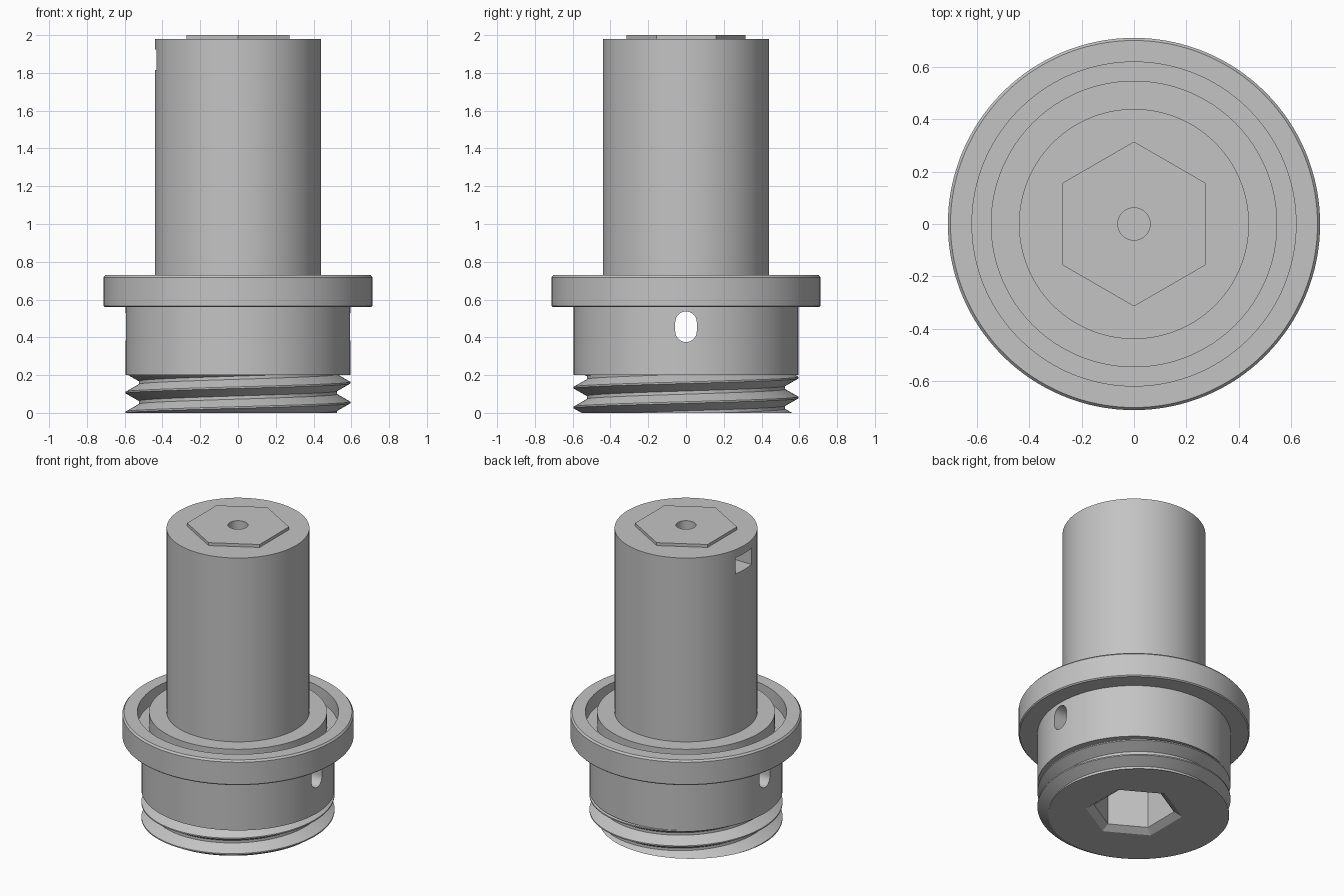
import bpy, bmesh
from math import pi, sin, cos, floor, ceil

if "Cube" in bpy.data.objects:
    bpy.data.objects.remove(bpy.data.objects["Cube"])

GREY = (0.55, 0.55, 0.55, 1)
steel = bpy.data.materials.new("plain grey")
steel.use_nodes = True
steel.diffuse_color = GREY
steel.node_tree.nodes["Principled BSDF"].inputs["Base Color"].default_value = GREY


def make_object(name, bm):
    bmesh.ops.recalc_face_normals(bm, faces=bm.faces[:])
    mesh = bpy.data.meshes.new(name)
    bm.to_mesh(mesh)
    bm.free()
    mesh.materials.append(steel)
    obj = bpy.data.objects.new(name, mesh)
    bpy.context.collection.objects.link(obj)
    return obj


def loft(name, rings, wrap=True):
    """Skin matching rings of points and close both ends."""
    bm = bmesh.new()
    rows = [[bm.verts.new(p) for p in ring] for ring in rings]
    count = len(rows[0])
    for low, high in zip(rows, rows[1:]):
        for i in range(count if wrap else count - 1):
            k = (i + 1) % count
            bm.faces.new((low[i], low[k], high[k], high[i]))
    bmesh.ops.remove_doubles(bm, verts=bm.verts[:], dist=1e-5)
    rim = [e for e in bm.edges if e.is_boundary]
    bmesh.ops.holes_fill(bm, edges=rim, sides=0)
    return make_object(name, bm)


def polygon(radius, z, sides, start=0.0):
    angles = [start + 2 * pi * i / sides for i in range(sides)]
    return [(radius * cos(a), radius * sin(a), z) for a in angles]


def cut(target, *cutters):
    bpy.context.view_layer.objects.active = target
    for cutter in cutters:
        cutter.hide_render = True
        mod = target.modifiers.new("cut", "BOOLEAN")
        mod.operation = "DIFFERENCE"
        mod.solver = "EXACT"
        mod.object = cutter
        bpy.ops.object.modifier_apply(modifier=mod.name)


# Thread: helical rows clipped to the threaded length
SEGMENTS = 128
PITCH, START, THREAD_TOP = 0.105, 0.055, 0.2
ROOT, CREST = 0.525, 0.595


def thread_point(phase, angle):
    turn = angle / (2 * pi)
    z = min(max(START + PITCH * (phase + turn), 0), THREAD_TOP)
    p = (z - START) / PITCH - turn
    t = min(max((0.42 - abs(p - round(p))) / 0.38, 0), 1)
    r = ROOT + t * (CREST - ROOT)
    return (r * cos(angle), r * sin(angle), z)


angles = [2 * pi * i / SEGMENTS for i in range(SEGMENTS + 1)]
first = floor(-START / PITCH) - 2
last = ceil((THREAD_TOP - START) / PITCH) + 2
rings = [[thread_point(turn + f, a) for a in angles]
         for turn in range(first, last) for f in (-0.04, 0.04, 0.42, 0.58)]

# Collar, flange with ring groove, and shaft: turned profile (radius, height)
profile = [(CREST, 0.2), (CREST, 0.56), (0.705, 0.56), (0.712, 0.567),
           (0.712, 0.718), (0.702, 0.73), (0.62, 0.73), (0.62, 0.63),
           (0.548, 0.63), (0.548, 0.73), (0.44, 0.73), (0.44, 1.98)]
rings += [[(r * cos(a), r * sin(a), z) for a in angles] for r, z in profile]
body = loft("threaded_body", rings, wrap=False)

# Raised hexagon on the shaft end
cap = loft("hexagon_cap", [polygon(0.315, z, 6, pi / 2) for z in (1.98, 2.0)])

# Cutters: chamfered hex socket, centre hole, cross slot, side notch
socket = loft("socket_cutter", [polygon(r, z, 6, pi / 2) for r, z in
                                ((0.333, -0.02), (0.25, 0.03), (0.25, 0.6))])
hole = loft("hole_cutter", [polygon(0.062, z, 48) for z in (1.8, 2.1)])

R, MID, HALF = 0.057, 0.456, 0.024
ends = [(pi * i / 16, HALF) for i in range(17)]
ends += [(pi + pi * i / 16, -HALF) for i in range(17)]
slot = loft("slot_cutter", [[(x, R * cos(a), MID + h + R * sin(a)) for a, h in ends]
                            for x in (-1, 1)])
notch = loft("notch_cutter", [[(-0.6, -0.085, z), (-0.3, -0.085, z),
                               (-0.3, 0.085, z), (-0.6, 0.085, z)]
                              for z in (1.815, 1.925)])

cut(body, socket, hole, slot, notch)
cut(cap, hole)
for helper in (socket, hole, slot, notch):
    bpy.data.objects.remove(helper)

# Smooth round walls, crisp edges
for obj in (body, cap):
    bpy.ops.object.select_all(action="DESELECT")
    obj.select_set(True)
    bpy.context.view_layer.objects.active = obj
    bpy.ops.object.shade_smooth_by_angle(angle=pi / 7)
